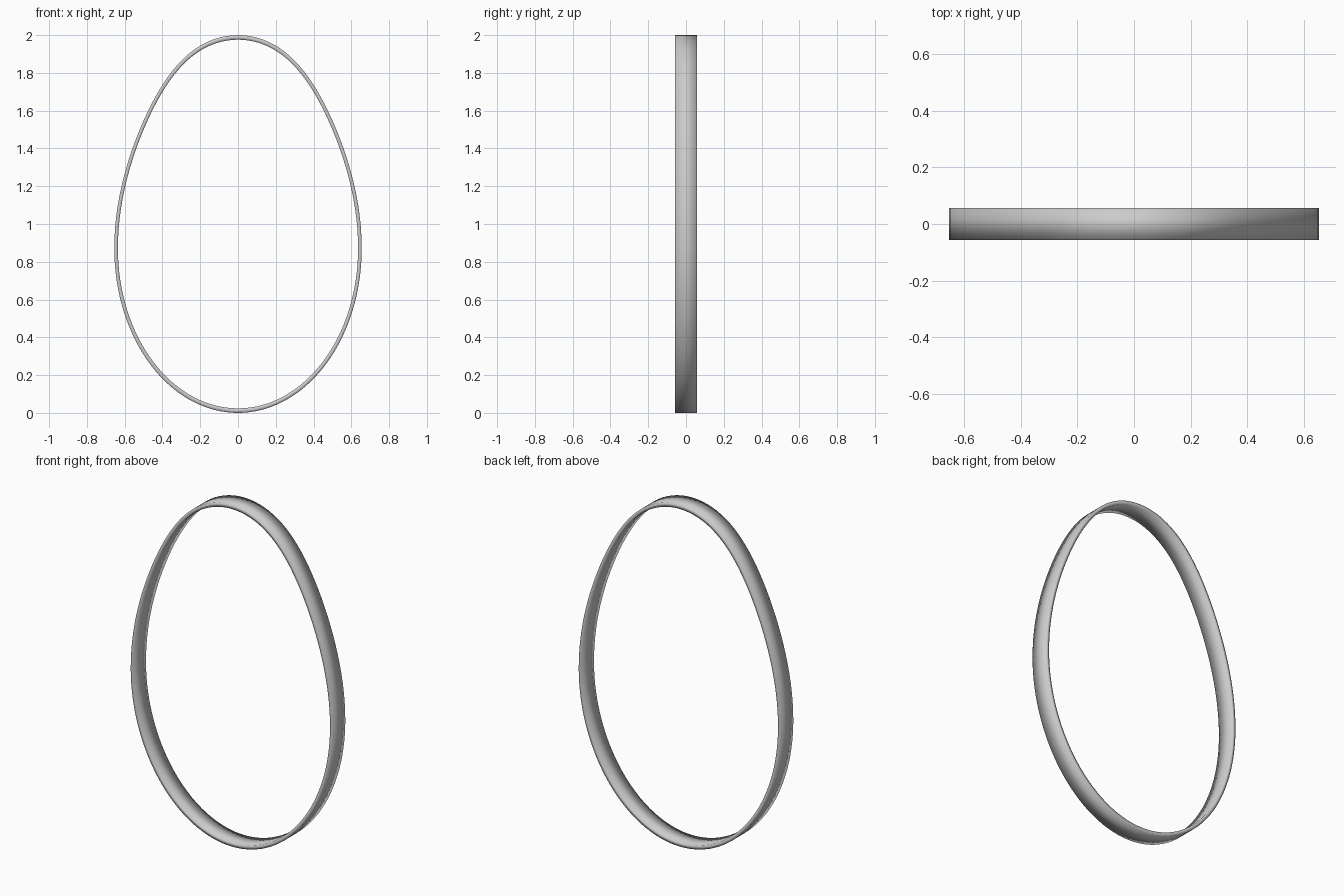
import bpy, bmesh, math

if "Cube" in bpy.data.objects:
    bpy.data.objects.remove(bpy.data.objects["Cube"])

# Egg-shaped band: two half ellipses sharing the widest line
N = 128
HALF_W, MID_Z, TOP_Z = 0.655, 0.87, 2.0
DEPTH, THICK = 0.057, 0.024

def egg(t, inset):
    a = HALF_W - inset * 0.8
    s = math.sin(t)
    h = (TOP_Z - MID_Z if s > 0 else MID_Z) - inset
    # upper half tapers slightly towards the narrow end
    taper = 1 - 0.05 * math.sin(2 * t) ** 2 if s > 0 else 1
    return a * math.cos(t) * taper, MID_Z + h * s

bm = bmesh.new()
rings = []
for i in range(N):
    t = 2 * math.pi * i / N
    section = []
    for inset, y in ((0, -DEPTH), (0, DEPTH), (THICK, DEPTH), (THICK, -DEPTH)):
        x, z = egg(t, inset)
        section.append(bm.verts.new((x, y, z)))
    rings.append(section)
for i in range(N):
    a, b = rings[i], rings[(i + 1) % N]
    for k in range(4):
        m = (k + 1) % 4
        bm.faces.new((a[k], b[k], b[m], a[m]))
bmesh.ops.recalc_face_normals(bm, faces=bm.faces)
for f in bm.faces:
    f.smooth = True

mesh = bpy.data.meshes.new("egg_band")
bm.to_mesh(mesh)
bm.free()
band = bpy.data.objects.new("egg_band", mesh)
bpy.context.collection.objects.link(band)
